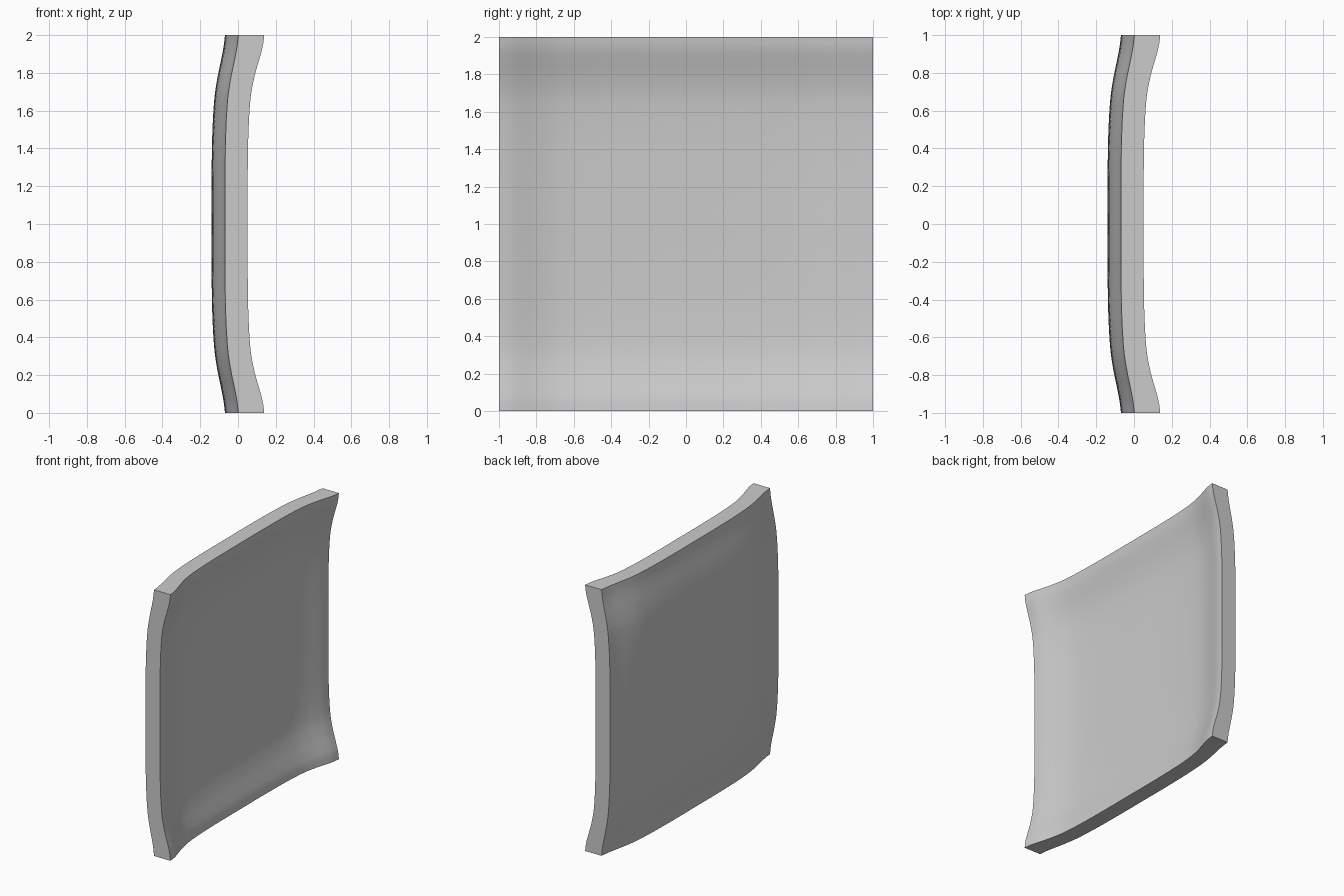
import bpy, bmesh

if "Cube" in bpy.data.objects:
    bpy.data.objects.remove(bpy.data.objects["Cube"])

# Flare towards +x against distance from the panel's middle (0..1)
DIST = [0.0, 0.2, 0.4, 0.5, 0.6, 0.7, 0.8, 0.88, 0.94, 1.0]
BACK = [0.0, 0.0, 0.002, 0.005, 0.010, 0.019, 0.036, 0.053, 0.064, 0.071]
FRONT = [0.0, 0.0, 0.002, 0.005, 0.010, 0.020, 0.041, 0.064, 0.080, 0.088]
STEPS = 4


def flare(table, d):
    """Smooth Catmull-style interpolation of a flare table."""
    d = min(abs(d), 1.0)
    n = len(DIST)
    i = max(k for k in range(n - 1) if DIST[k] <= d)

    def slope(k):
        if k == 0:
            return 0.0
        a, b = k - 1, min(k + 1, n - 1)
        return (table[b] - table[a]) / (DIST[b] - DIST[a])

    h = DIST[i + 1] - DIST[i]
    t = (d - DIST[i]) / h
    return ((2*t**3 - 3*t**2 + 1) * table[i] + (t**3 - 2*t**2 + t) * h * slope(i)
            + (3*t**2 - 2*t**3) * table[i + 1] + (t**3 - t**2) * h * slope(i + 1))


# Grid lines, finer towards the rim and mirrored about the middle
half = [DIST[i] + (DIST[i + 1] - DIST[i]) * s / STEPS
        for i in range(len(DIST) - 1) for s in range(STEPS)] + [1.0]
lines = [-v for v in reversed(half[1:])] + half
n = len(lines)

bm = bmesh.new()


def sheet(base, table):
    return [[bm.verts.new((base + flare(table, y) + flare(table, z), y, z + 1))
             for z in lines] for y in lines]


# Convex outer face and dished inner face
outer = sheet(-0.14, BACK)
inner = sheet(-0.037, FRONT)
for i in range(n - 1):
    for j in range(n - 1):
        for g in (outer, inner):
            bm.faces.new((g[i][j], g[i + 1][j], g[i + 1][j + 1], g[i][j + 1]))

# Flat rim joining both faces on all four sides
for k in range(n - 1):
    for e in (0, n - 1):
        bm.faces.new((outer[e][k], outer[e][k + 1], inner[e][k + 1], inner[e][k]))
        bm.faces.new((outer[k][e], outer[k + 1][e], inner[k + 1][e], inner[k][e]))
bmesh.ops.recalc_face_normals(bm, faces=bm.faces[:])

mesh = bpy.data.meshes.new("dished_panel")
bm.to_mesh(mesh)
bm.free()
panel = bpy.data.objects.new("dished_panel", mesh)
bpy.context.collection.objects.link(panel)

grey = bpy.data.materials.new("light grey")
grey.diffuse_color = (0.6, 0.6, 0.6, 1)
grey.use_nodes = True
grey.node_tree.nodes["Principled BSDF"].inputs["Base Color"].default_value = grey.diffuse_color
mesh.materials.append(grey)

bpy.context.view_layer.objects.active = panel
panel.select_set(True)
bpy.ops.object.shade_smooth_by_angle(angle=0.6)
